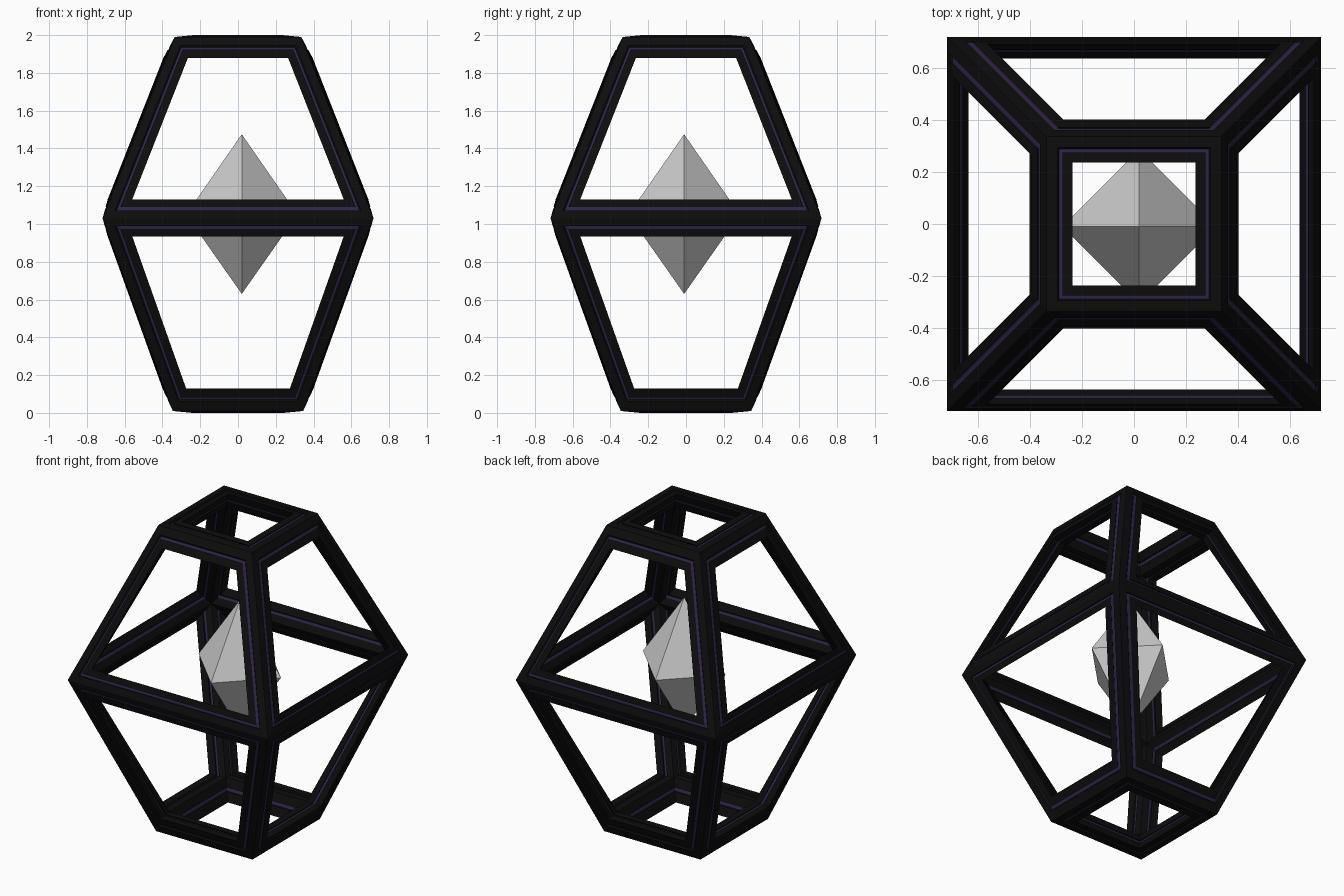
import bpy, bmesh
from math import pi
from mathutils import Vector, Matrix

if "Cube" in bpy.data.objects:
    bpy.data.objects.remove(bpy.data.objects["Cube"])


def material(name, rgb):
    m = bpy.data.materials.new(name)
    m.diffuse_color = (*rgb, 1)
    m.use_nodes = True
    m.node_tree.nodes["Principled BSDF"].inputs["Base Color"].default_value = m.diffuse_color
    return m


def square(half, z):
    return [Vector((x * half, y * half, z)) for x, y in ((-1, -1), (1, -1), (1, 1), (-1, 1))]


def make_object(name, bm, mats=()):
    bmesh.ops.remove_doubles(bm, verts=bm.verts, dist=1e-4)
    bmesh.ops.recalc_face_normals(bm, faces=bm.faces)
    me = bpy.data.meshes.new(name)
    bm.to_mesh(me)
    bm.free()
    for m in mats:
        me.materials.append(m)
    bpy.context.collection.objects.link(bpy.data.objects.new(name, me))


def profile(v, p, i):
    """Half a diamond beam: outer ridge v, opening edge p, inner ridge i, one groove per side."""
    pts = [v]
    for a, b, inward in ((v, p, (i - v).normalized()), (p, i, (v - p).lerp(i - p, 0).normalized())):
        g0, g1 = a.lerp(b, 0.42), a.lerp(b, 0.6)
        pts += [g0, g0 + inward * 0.012, g1 + inward * 0.012, g1, b]
    return pts


def opening(bm, outer, edge, inner):
    """Rim around one opening, mitred at its four corners."""
    rings = [profile(*c) for c in zip(outer, edge, inner)]
    for k in range(4):
        r, s = rings[k], rings[(k + 1) % 4]
        for j in range(10):
            f = bm.faces.new([bm.verts.new(c) for c in (r[j], s[j], s[j + 1], r[j + 1])])
            f.material_index = 1 if j % 5 == 2 else 0


# Corner squares of the cage: outer and inner ridges
out_top, out_mid, out_bot = square(0.335, 1.99), square(0.717, 1.03), square(0.345, 0.01)
in_top, in_mid, in_bot = square(0.285, 1.88), square(0.635, 1.03), square(0.29, 0.13)

# Lantern cage: two square caps and eight side openings
bm = bmesh.new()
opening(bm, out_top, square(0.235, 2.0), in_top)
opening(bm, out_bot, square(0.24, 0.0), in_bot)
for k in range(4):
    n = (k + 1) % 4
    rot = Matrix.Rotation(k * pi / 2, 3, 'Z')
    for out_end, in_end, mid, end in (
            (out_top, in_top, (0.56, -0.69, 1.13), (0.265, -0.395, 1.88)),
            (out_bot, in_bot, (0.56, -0.69, 0.935), (0.275, -0.40, 0.13))):
        edge = [rot @ Vector((s * x, y, z)) for s, (x, y, z) in
                ((-1, mid), (1, mid), (1, end), (-1, end))]
        opening(bm, [out_mid[k], out_mid[n], out_end[n], out_end[k]], edge,
                [in_mid[k], in_mid[n], in_end[n], in_end[k]])
make_object("lantern_cage", bm, (material("black", (0.004, 0.004, 0.004)),
                                 material("purple_inlay", (0.03, 0.017, 0.065))))

# Floating crystal: two four-sided pyramids
bm = bmesh.new()
for r1, r2, z0, z1 in ((0.295, 0, 1.05, 1.475), (0, 0.295, 0.63, 1.05)):
    bmesh.ops.create_cone(bm, cap_ends=False, segments=4, radius1=r1, radius2=r2, depth=z1 - z0,
                          matrix=Matrix.Translation((0.02, -0.01, (z0 + z1) / 2)))
make_object("crystal", bm)
